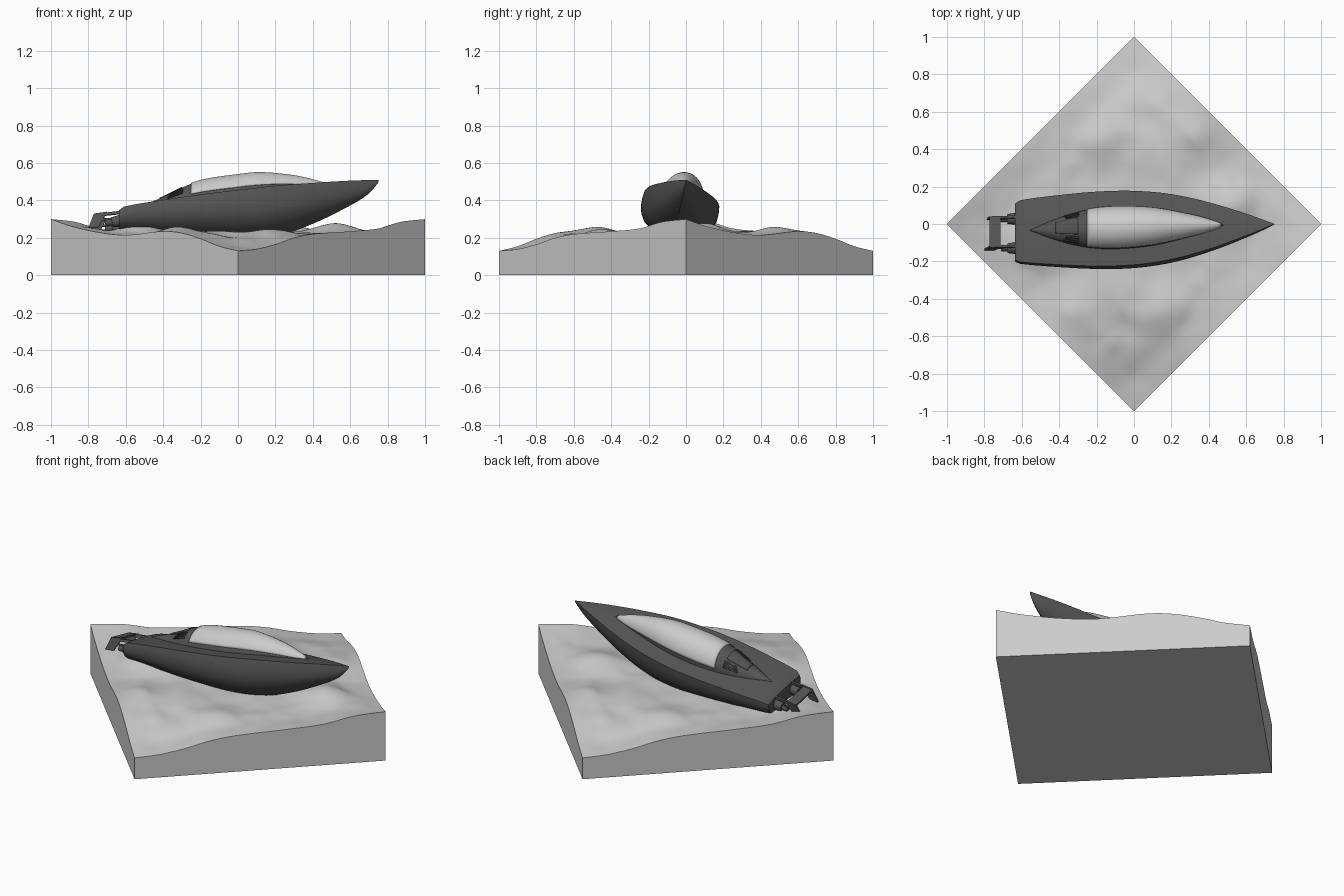
import bpy, bmesh
from math import sin, cos, pi, radians
from mathutils import Matrix, Vector, noise

if "Cube" in bpy.data.objects:
    bpy.data.objects.remove(bpy.data.objects["Cube"])

# Boat is rolled about the lengthwise axis passing through the bow tip
PIVOT = Vector((0, 0, .51))
ROLL = Matrix.Translation(PIVOT) @ Matrix.Rotation(radians(-12), 4, 'X') @ Matrix.Translation(-PIVOT)


def material(name, c):
    m = bpy.data.materials.new(name)
    m.diffuse_color = (c, c, c, 1)
    m.use_nodes = True
    m.node_tree.nodes["Principled BSDF"].inputs["Base Color"].default_value = m.diffuse_color
    return m


DARK = material("dark_paint", .09)
BLACK = material("black_trim", .05)
LIGHT = material("pale_glass", .75)


def curve(table, x):
    """Smooth (cubic) lookup in a small table of (x, value)."""
    n = len(table)
    i = 0
    while i < n - 2 and x > table[i + 1][0]:
        i += 1

    def slope(k):
        a, b = table[max(k - 1, 0)], table[min(k + 1, n - 1)]
        return (b[1] - a[1]) / (b[0] - a[0])
    (x0, y0), (x1, y1) = table[i], table[i + 1]
    d = x1 - x0
    t = min(max((x - x0) / d, 0), 1)
    return ((2*t**3 - 3*t**2 + 1)*y0 + (t**3 - 2*t**2 + t)*d*slope(i)
            + (3*t**2 - 2*t**3)*y1 + (t**3 - t**2)*d*slope(i + 1))


def finish(name, bm, mat=None, matrix=None, angle=35):
    bmesh.ops.recalc_face_normals(bm, faces=bm.faces)
    me = bpy.data.meshes.new(name)
    bm.to_mesh(me)
    bm.free()
    ob = bpy.data.objects.new(name, me)
    bpy.context.collection.objects.link(ob)
    if mat:
        me.materials.append(mat)
    if matrix:
        ob.matrix_world = matrix
    bpy.ops.object.select_all(action='DESELECT')
    ob.select_set(True)
    bpy.context.view_layer.objects.active = ob
    bpy.ops.object.shade_smooth_by_angle(angle=radians(angle))
    return ob


def loft(rows, closed=False, caps=False):
    bm = bmesh.new()
    vs = [[bm.verts.new(p) for p in r] for r in rows]
    n = len(rows[0])
    for a, b in zip(vs, vs[1:]):
        for j in range(n if closed else n - 1):
            k = (j + 1) % n
            bm.faces.new((a[j], a[k], b[k], b[j]))
    if caps:
        bm.faces.new(vs[0])
        bm.faces.new(vs[-1])
    return bm


def steps(a, b, n):
    return [a + (b - a) * i / n for i in range(n + 1)]


# Water block: diamond plan, surface symmetric under a half turn
EDGE_R = [(0, .13), (.1, .14), (.2, .165), (.3, .2), (.4, .22), (.6, .235), (.75, .25), (.87, .285), (1, .30)]
EDGE_L = [(0, .13), (.1, .155), (.2, .195), (.3, .225), (.4, .235), (.6, .215), (.75, .23), (.9, .265), (1, .30)]
SWELLS = [(.5, .08, .06, .14), (.35, .5, .045, .12), (.15, -.45, .02, .15), (-.1, .25, -.02, .2)]


def water_height(u, v):
    x, y = u - v, u + v - 1
    z = ((1 - v)*curve(EDGE_R, u) + v*curve(EDGE_R, 1 - u)
         + (1 - u)*curve(EDGE_L, v) + u*curve(EDGE_L, 1 - v))
    z -= .13*((1 - u)*(1 - v) + u*v) + .30*(u*(1 - v) + v*(1 - u))
    fade = min(1, 8*min(u, 1 - u, v, 1 - v))
    extra = 0
    for s in (1, -1):
        p = Vector((s*x*4, s*y*4, 3.3))
        extra += .011*noise.noise(p) + .006*noise.noise(p*2.3)
        for cx, cy, amp, r in SWELLS:
            extra += amp*2.718**(-((s*x - cx)**2 + (s*y - cy)**2)/r**2)
    return z + fade*extra


N = 90
bm = loft([[(u - v, u + v - 1, water_height(u, v)) for v in steps(0, 1, N)] for u in steps(0, 1, N)])
rim = [e for e in bm.edges if e.is_boundary]
new = bmesh.ops.extrude_edge_only(bm, edges=rim)['geom']
for w in new:
    if isinstance(w, bmesh.types.BMVert):
        w.co.z = 0
bmesh.ops.contextual_create(bm, geom=[e for e in new if isinstance(e, bmesh.types.BMEdge) and e.is_boundary])
finish("water_block", bm)

# Hull: half beam, gunwale height and keel height along its length
BEAM = [(-.635, .155), (-.61, .168), (-.4, .19), (-.2, .203), (0, .202), (.2, .178), (.4, .128), (.6, .06), (.75, .001)]
GUNWALE = [(-.635, .312), (-.61, .328), (-.4, .36), (-.2, .387), (0, .412), (.2, .44), (.4, .466), (.6, .493), (.75, .51)]
KEEL = [(-.635, .2), (-.3, .18), (0, .175), (.2, .2), (.4, .27), (.6, .37), (.7, .435), (.75, .495)]
SIDE = [(1, 0), (1.02, .15), (1.01, .32), (.96, .5), (.84, .68), (.6, .83), (.3, .94)]


def hull_ring(x):
    b, g, k = curve(BEAM, x), curve(GUNWALE, x), curve(KEEL, x)
    half = [(b*w, g - (g - k)*d) for w, d in SIDE]
    ring = half + [(0, k)] + [(-y, z) for y, z in reversed(half)]
    ring += [(b*s, g + .06*b*(1 - s*s)) for s in (-.67, -.33, 0, .33, .67)]
    return [(x, y, z) for y, z in ring]


finish("hull", loft([hull_ring(x) for x in [-.635, -.61] + steps(-.58, .75, 48)], True, True), DARK, ROLL, 30)

# Cabin: teardrop dome, half width and crest height
WIDTH = [(-.56, .002), (-.4, .065), (-.25, .103), (-.1, .115), (.1, .102), (.3, .06), (.4, .032), (.48, .001)]
CREST = [(-.56, .35), (-.4, .415), (-.3, .465), (-.2, .503), (0, .535), (.12, .546), (.3, .53), (.42, .503), (.48, .485)]


def dome(name, x0, x1, a0, a1, off, mat, nx=40, na=24, thick=0):
    rows = []
    for x in steps(x0, x1, nx):
        w, top, base = curve(WIDTH, x), curve(CREST, x), curve(GUNWALE, x)
        rows.append([(x, (w + off)*cos(radians(a)), base + (top - base + off)*sin(radians(a)))
                     for a in steps(a0, a1, na)])
    ob = finish(name, loft(rows), mat, ROLL, 40)
    if thick:
        mod = ob.modifiers.new("thickness", 'SOLIDIFY')
        mod.thickness = thick
        mod.offset = 0
    return ob


dome("cabin", -.56, .48, 0, 180, 0, DARK)
dome("canopy_glass", -.25, .465, 16, 164, .003, LIGHT, thick=.003)
dome("engine_hatch", -.42, -.3, 62, 118, .002, DARK, 8, 8, .004)
for i, side in enumerate(("port", "starboard")):
    for j in range(3):
        a = 28 + 10*j
        a = 180 - a - 6 if i else a
        dome(f"{side}_vent_{j + 1}", -.375 + .006*j, -.295, a, a + 6, .002, BLACK, 4, 2, .006)


def plate(name, outline, y0, y1):
    """Side outline in x and z, swept across y."""
    return finish(name, loft([[(x, y, z) for x, z in outline] for y in (y0, y1)], True, True), DARK, ROLL)


def tube(name, a, b, r0, r1):
    a, b = Vector(a), Vector(b)
    bm = bmesh.new()
    bmesh.ops.create_cone(bm, cap_ends=True, segments=20, radius1=r0, radius2=r1, depth=(b - a).length)
    turn = (b - a).to_track_quat('Z', 'Y').to_matrix().to_4x4()
    return finish(name, bm, DARK, ROLL @ Matrix.Translation((a + b)/2) @ turn)


# Stern gear: drive nozzles, support arms, fins and a cross wing
for s, side in ((1, "port"), (-1, "starboard")):
    y = s*.08
    tube(f"{side}_nozzle", (-.62, y, .27), (-.675, y, .262), .034, .026)
    tube(f"{side}_nozzle_tip", (-.67, y, .262), (-.71, y, .257), .017, .015)
    plate(f"{side}_arm", [(-.61, .325), (-.61, .308), (-.76, .292), (-.76, .307)], y - .006, y + .006)
    plate(f"{side}_strut", [(-.62, .29), (-.62, .28), (-.73, .27), (-.73, .28)], y - .005, y + .005)
    plate(f"{side}_fin", [(-.80, .23), (-.745, .235), (-.70, .318), (-.77, .308)], y - .005, y + .005)
plate("cross_wing", [(-.772, .306), (-.772, .296), (-.715, .304), (-.715, .314)], -.085, .085)
